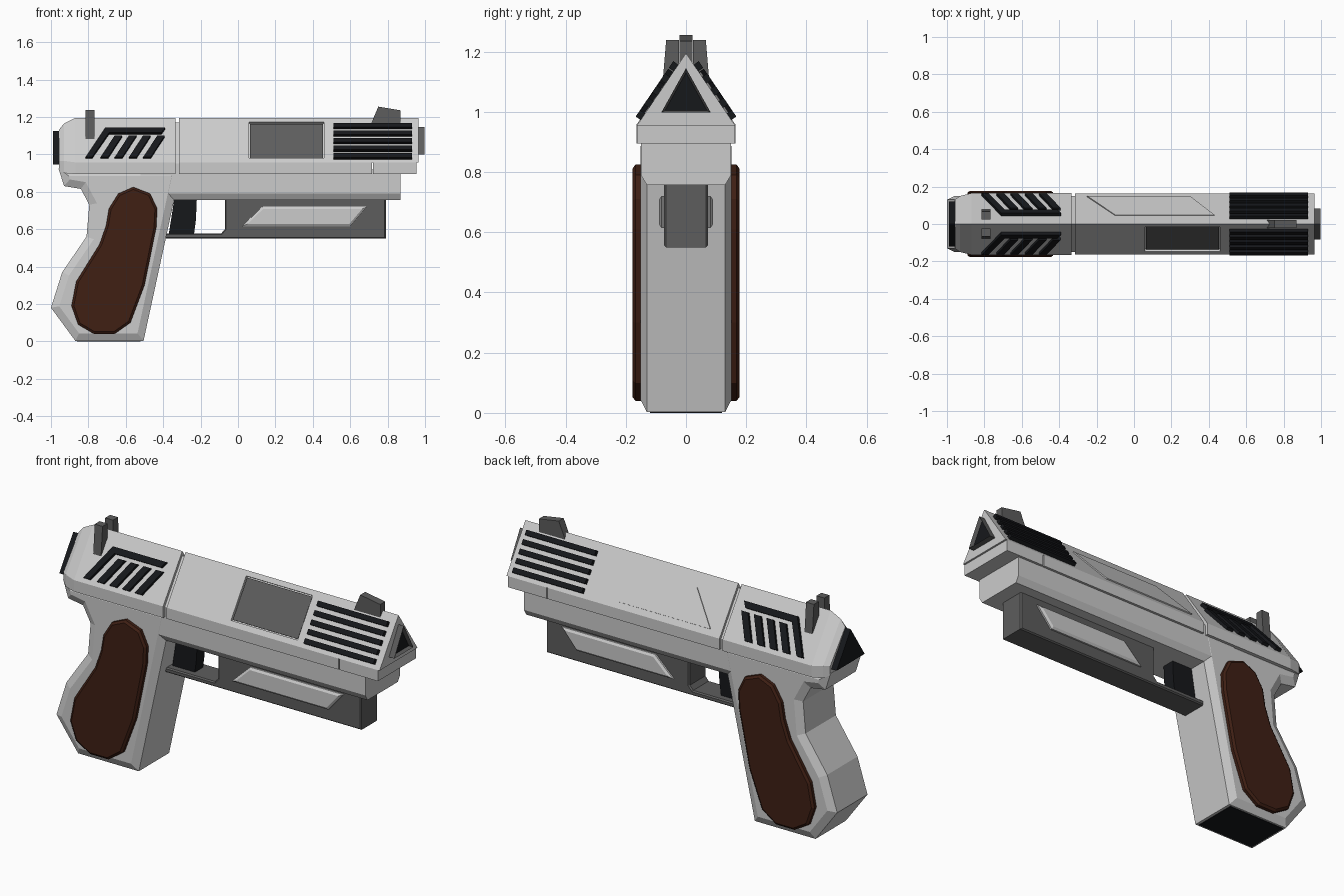
import bpy, bmesh
from mathutils import Vector

if "Cube" in bpy.data.objects:
    bpy.data.objects.remove(bpy.data.objects["Cube"])


def material(name, rgb):
    m = bpy.data.materials.new(name)
    m.diffuse_color = (*rgb, 1)
    m.use_nodes = True
    m.node_tree.nodes["Principled BSDF"].inputs["Base Color"].default_value = m.diffuse_color
    return m


DARK = material("dark_grey", (0.11, 0.11, 0.11))
BLACK = material("black", (0.008, 0.009, 0.011))
BROWN = material("brown", (0.05, 0.014, 0.007))
APEX, EDGE, HALF = 1.195, 0.955, 0.163      # roof-shaped slide section


def loft(name, rings, mat=None, inset=0, depth=0):
    """Join equal rings of points, cap the ends, optionally chamfer or recess the caps."""
    bm = bmesh.new()
    vs = [[bm.verts.new(p) for p in r] for r in rings]
    n = len(vs[0])
    for a, b in zip(vs, vs[1:]):
        for i in range(n):
            bm.faces.new((a[i], a[(i + 1) % n], b[(i + 1) % n], b[i]))
    caps = [bm.faces.new(vs[0]), bm.faces.new(vs[-1])]
    bmesh.ops.recalc_face_normals(bm, faces=bm.faces[:])
    if inset:
        bmesh.ops.inset_region(bm, faces=caps, thickness=inset, depth=depth,
                               use_even_offset=True)
    me = bpy.data.meshes.new(name)
    bm.to_mesh(me)
    bm.free()
    ob = bpy.data.objects.new(name, me)
    bpy.context.collection.objects.link(ob)
    if mat:
        me.materials.append(mat)
    return ob


def along_y(name, pts, a, b, mat=None, inset=0, depth=0):
    return loft(name, [[(x, t, z) for x, z in pts] for t in (a, b)], mat, inset, depth)


def along_x(name, pts, a, b, mat=None, inset=0, depth=0):
    return loft(name, [[(t, y, z) for y, z in pts] for t in (a, b)], mat, inset, depth)


def on_slope(name, pts, side, low, high, mat=None):
    """Plate standing on the sloped slide face; pts are (x, z) on that face."""
    normal = Vector((0, side * (APEX - EDGE), HALF)).normalized()
    base = [Vector((x, side * HALF * (APEX - z) / (APEX - EDGE), z)) for x, z in pts]
    return loft(name, [[p + normal * h for p in base] for h in (low, high)], mat)


def rect(x0, x1, z0, z1):
    return [(x0, z0), (x1, z0), (x1, z1), (x0, z1)]


# Slide with recessed ejection port
slide = along_x("slide", [(-HALF, EDGE), (HALF, EDGE), (0, APEX)], -0.315, 0.965)
cutter = on_slope("port_cutter", rect(0.06, 0.46, 0.98, 1.172), -1, -0.014, 0.05)
mod = slide.modifiers.new("port", 'BOOLEAN')
mod.operation = 'DIFFERENCE'
mod.object = cutter
bpy.context.view_layer.objects.active = slide
bpy.ops.object.modifier_apply(modifier=mod.name)
bpy.data.objects.remove(cutter)
on_slope("ejection_port", rect(0.065, 0.455, 0.985, 1.167), -1, -0.02, -0.007, DARK)
along_x("slide_band", rect(-HALF, HALF, 0.895, EDGE), -0.315, 0.717)
along_x("muzzle_block", rect(-0.163, 0.163, 0.895, EDGE), 0.723, 0.955)
along_x("seam_core", [(-0.15, 0.9), (0.15, 0.9), (0.15, 0.95), (0, 1.17), (-0.15, 0.95)],
        -0.36, -0.29)

# Side panel on the far slope
on_slope("side_panel", [(-0.25, 0.982), (0.30, 0.982), (0.43, 1.13), (-0.10, 1.13)],
         1, -0.01, 0.006)


# Rear housing, tapering to the back plate
def section(x, half, low, edge, top):
    return [(x, -half, low), (x, half, low), (x, half, edge), (x, 0, top), (x, -half, edge)]


loft("rear_housing", [section(-0.335, 0.165, 0.895, 0.957, 1.195),
                      section(-0.87, 0.165, 0.895, 0.957, 1.195),
                      section(-0.93, 0.15, 0.90, 0.965, 1.165),
                      section(-0.958, 0.13, 0.915, 0.965, 1.13)])
along_x("back_plate", [(-0.12, 0.945), (0.12, 0.945), (0, 1.125)], -0.99, -0.94, BLACK)

# Muzzle: triangular ring with a black bore
along_x("muzzle_ring", [(-0.082, 0.998), (0.082, 0.998), (0, 1.145)], 0.94, 0.997,
        DARK, 0.008, -0.022)
along_x("muzzle_bore", [(-0.07, 1.004), (0.07, 1.004), (0, 1.13)], 0.96, 0.978, BLACK)

# Frame and grip
along_x("frame", [(-0.15, 0.92), (-0.15, 0.79), (-0.13, 0.757), (0.13, 0.757),
                  (0.15, 0.79), (0.15, 0.92)], -0.52, 0.87)
grip_outline = [(-0.505, 0.003), (-0.87, 0.003), (-1.0, 0.18), (-0.94, 0.37), (-0.81, 0.56),
                (-0.795, 0.73), (-0.84, 0.815), (-0.93, 0.83), (-0.96, 0.925), (-0.305, 0.925)]
along_y("grip", grip_outline, -0.13, 0.13, None, 0.04, 0.021)
along_x("magazine_base", rect(-0.12, 0.12, 0, 0.02), -0.86, -0.52, BLACK)

panel_outline = [(-0.64, 0.79), (-0.56, 0.825), (-0.47, 0.79), (-0.432, 0.71), (-0.437, 0.61),
                 (-0.50, 0.30), (-0.575, 0.10), (-0.66, 0.04), (-0.77, 0.04), (-0.855, 0.09),
                 (-0.89, 0.19), (-0.865, 0.32), (-0.74, 0.52), (-0.705, 0.62), (-0.69, 0.71)]

# Under-barrel rail with trigger guard, and trigger
along_y("rail_and_guard", [(-0.40, 0.55), (0.79, 0.55), (0.79, 0.77), (-0.07, 0.77),
                           (-0.07, 0.60), (-0.09, 0.577), (-0.40, 0.577)],
        -0.066, 0.066, DARK, 0.006, 0.007)
along_y("trigger", [(-0.37, 0.575), (-0.235, 0.575), (-0.225, 0.65), (-0.22, 0.765),
                    (-0.34, 0.765)], -0.035, 0.035, BLACK)

# Front sight
along_y("front_sight", [(0.71, 1.16), (0.75, 1.255), (0.87, 1.235), (0.87, 1.16)],
        -0.021, 0.021, DARK)

# Parts repeated on both sides
for side, tag in ((-1, "right"), (1, "left")):
    along_y(f"grip_panel_{tag}", panel_outline, side * 0.14, side * 0.168, BROWN, 0.012, 0.009)
    along_y(f"rail_plate_{tag}", [(0.02, 0.615), (0.60, 0.615), (0.69, 0.72), (0.13, 0.72)],
            side * 0.06, side * 0.082, None, 0.012, 0.008)
    along_x(f"rear_sight_{tag}", [(side * 0.024, 1.10), (side * 0.08, 1.07),
                                  (side * 0.066, 1.238), (side * 0.024, 1.238)],
            -0.815, -0.768, DARK)
    # Cooling fins near the muzzle
    for i in range(5):
        z = 0.973 + i * 0.0405
        on_slope(f"fin_{tag}_{i}", rect(0.51, 0.93, z, z + 0.022), side, -0.01, 0.02, BLACK)
    # Slanted vents on the rear housing
    for i in range(4):
        x = -0.735 + i * 0.076
        on_slope(f"vent_{tag}_{i}", [(x, 0.975), (x + 0.04, 0.975), (x + 0.115, 1.09),
                                     (x + 0.075, 1.09)], side, -0.01, 0.018, BLACK)
    on_slope(f"vent_frame_{tag}", [(-0.815, 0.975), (-0.78, 0.975), (-0.69, 1.105),
                                   (-0.41, 1.105), (-0.39, 1.132), (-0.71, 1.132)],
             side, -0.01, 0.02, BLACK)
